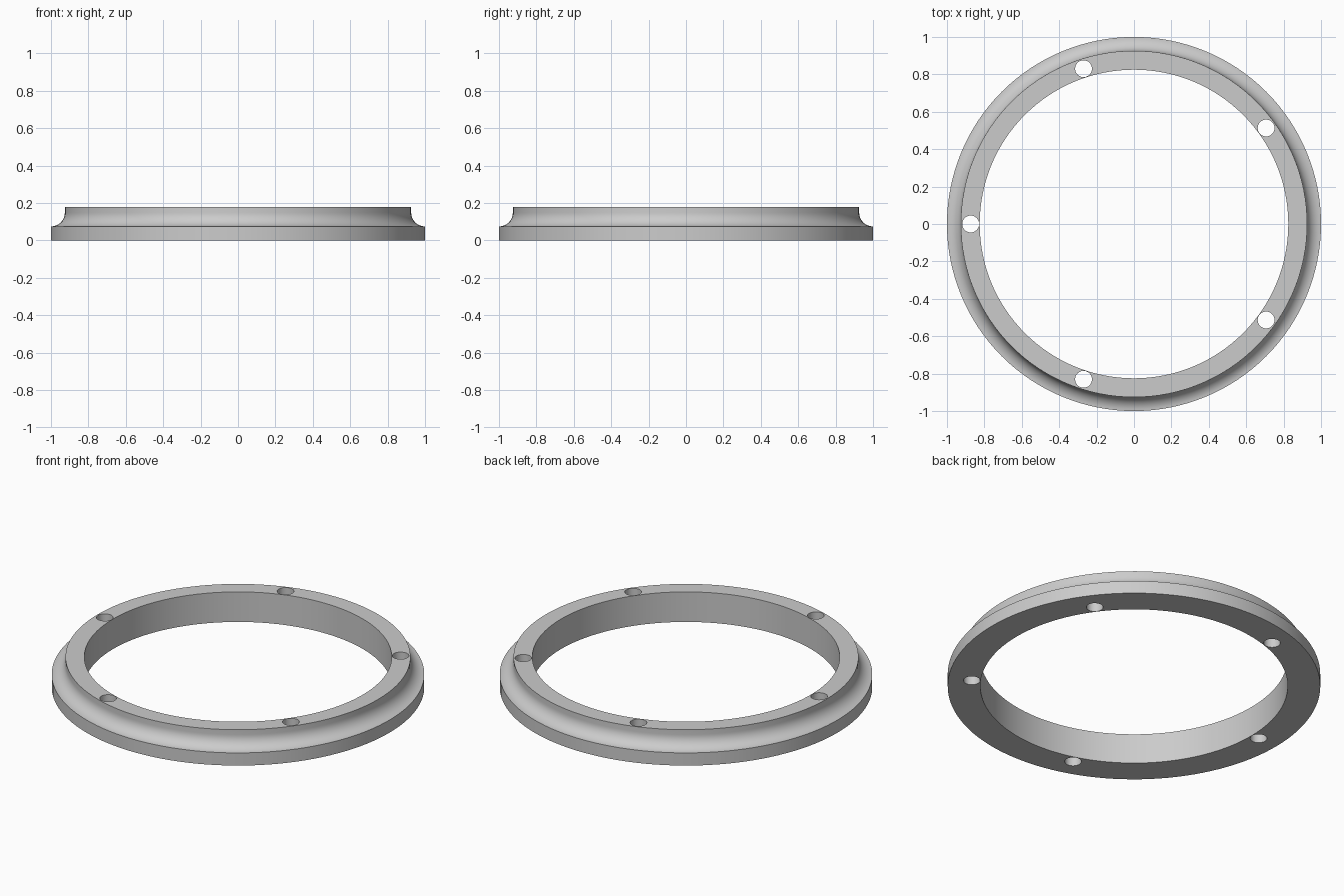
import bpy
import bmesh
from math import sin, cos, pi, radians

cube = bpy.data.objects.get("Cube")
if cube:
    bpy.data.objects.remove(cube, do_unlink=True)

SEGMENTS = 128
HEIGHT = 0.178
INNER, NECK, OUTER = 0.825, 0.926, 1.0
LIP = 0.075
COVE = OUTER - NECK
HOLE_RADIUS, HOLE_CIRCLE, HOLES = 0.045, 0.873, 5

grey = bpy.data.materials.new("light_grey")
grey.use_nodes = True
colour = (0.6, 0.6, 0.6, 1)
grey.diffuse_color = colour
grey.node_tree.nodes["Principled BSDF"].inputs["Base Color"].default_value = colour


def finish(name, bm):
    bmesh.ops.recalc_face_normals(bm, faces=bm.faces)
    mesh = bpy.data.meshes.new(name)
    bm.to_mesh(mesh)
    bm.free()
    mesh.materials.append(grey)
    obj = bpy.data.objects.new(name, mesh)
    bpy.context.collection.objects.link(obj)
    return obj


# Ring: cross-section with a concave cove, spun around z
cove = [(OUTER - COVE * sin(a), LIP + COVE - COVE * cos(a))
        for a in (i * pi / 24 for i in range(13))]
profile = [(INNER, 0), (OUTER, 0), *cove, (NECK, HEIGHT), (INNER, HEIGHT)]
bm = bmesh.new()
loops = [[bm.verts.new((r * cos(t), r * sin(t), z)) for r, z in profile]
         for t in (2 * pi * s / SEGMENTS for s in range(SEGMENTS))]
for s in range(SEGMENTS):
    a, b = loops[s - 1], loops[s]
    for i in range(len(profile)):
        bm.faces.new((a[i - 1], b[i - 1], b[i], a[i]))
ring = finish("ring", bm)

# Bolt holes: five cylinders cut through the flat top
bm = bmesh.new()
for i in range(HOLES):
    t = pi + 2 * pi * i / HOLES
    hole = bmesh.ops.create_cone(bm, cap_ends=True, segments=32, radius1=HOLE_RADIUS,
                                 radius2=HOLE_RADIUS, depth=1)
    bmesh.ops.translate(bm, verts=hole["verts"],
                        vec=(HOLE_CIRCLE * cos(t), HOLE_CIRCLE * sin(t), 0))
cutter = finish("bolt_hole_cutter", bm)
cutter.hide_render = True

bpy.ops.object.select_all(action='DESELECT')
ring.select_set(True)
bpy.context.view_layer.objects.active = ring
cut = ring.modifiers.new("bolt_holes", 'BOOLEAN')
cut.operation = 'DIFFERENCE'
cut.solver = 'EXACT'
cut.object = cutter
bpy.ops.object.modifier_apply(modifier=cut.name)
bpy.data.objects.remove(cutter, do_unlink=True)
bpy.ops.object.shade_smooth_by_angle(angle=radians(30))
